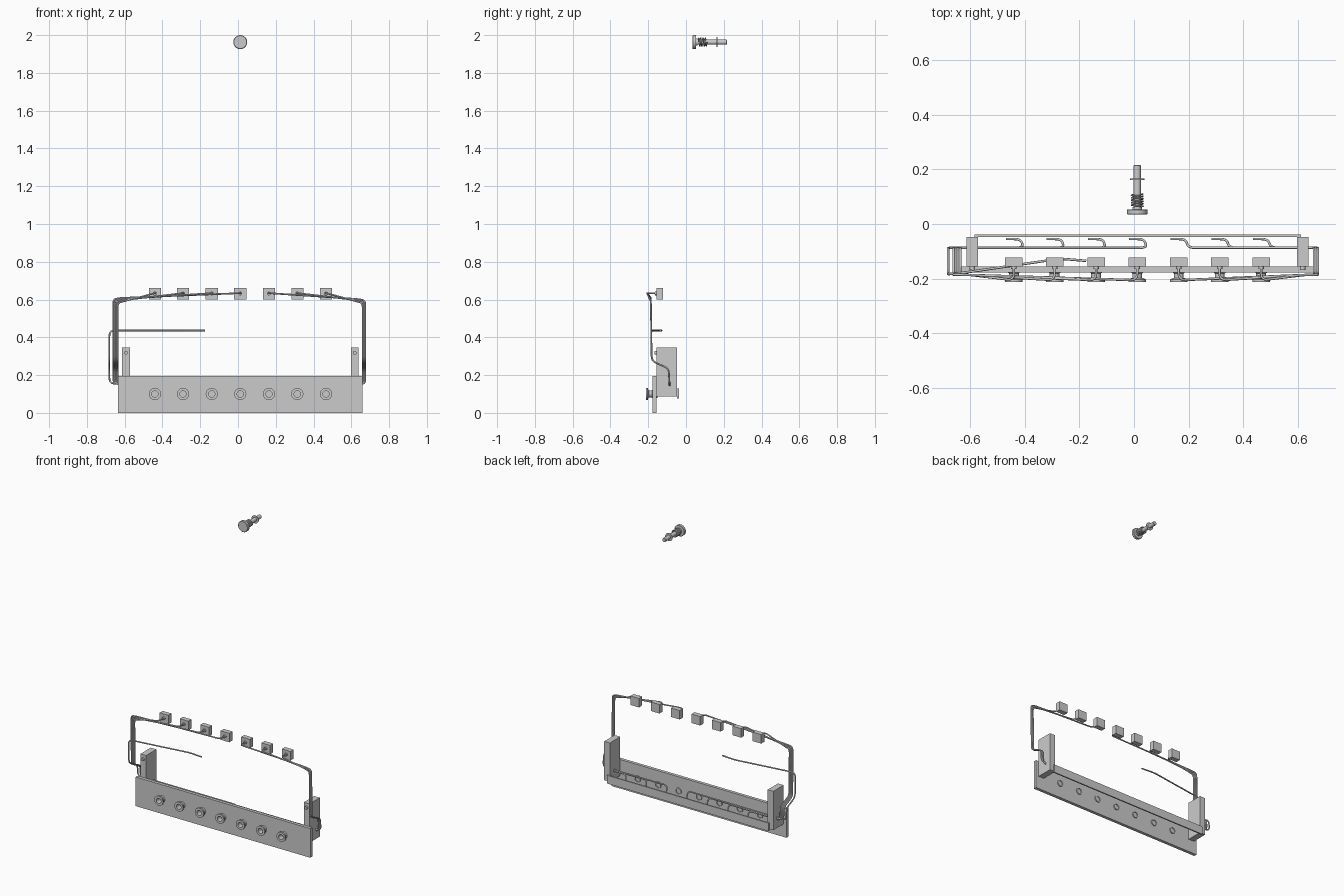
import bpy, bmesh, math
from mathutils import Vector

if "Cube" in bpy.data.objects:
    bpy.data.objects.remove(bpy.data.objects["Cube"])

KEYS = [-0.44, -0.291, -0.139, 0.012, 0.164, 0.314, 0.466]


def finish(name, bm, smooth=False):
    bmesh.ops.recalc_face_normals(bm, faces=bm.faces)
    me = bpy.data.meshes.new(name)
    bm.to_mesh(me)
    bm.free()
    ob = bpy.data.objects.new(name, me)
    bpy.context.collection.objects.link(ob)
    if smooth:
        bpy.ops.object.select_all(action='DESELECT')
        ob.select_set(True)
        bpy.context.view_layer.objects.active = ob
        bpy.ops.object.shade_smooth_by_angle(angle=math.radians(35))
    return ob


def box(name, x0, x1, y0, y1, z0, z1):
    bm = bmesh.new()
    bmesh.ops.create_cube(bm, size=1)
    for v in bm.verts:
        v.co = ((x0 + x1) / 2 + v.co.x * (x1 - x0),
                (y0 + y1) / 2 + v.co.y * (y1 - y0),
                (z0 + z1) / 2 + v.co.z * (z1 - z0))
    return finish(name, bm)


def lathe(name, x, z, profile, closed=False, n=28):
    """Revolve (radius, y) points about a line parallel to y."""
    bm = bmesh.new()
    rings = []
    for r, y in profile:
        rings.append([bm.verts.new((x + r * math.cos(2 * math.pi * i / n), y,
                                    z + r * math.sin(2 * math.pi * i / n))) for i in range(n)])
    pairs = list(zip(rings, rings[1:]))
    if closed:
        pairs.append((rings[-1], rings[0]))
    else:
        bm.faces.new(rings[0])
        bm.faces.new(rings[-1])
    for a, b in pairs:
        for i in range(n):
            j = (i + 1) % n
            bm.faces.new((a[i], a[j], b[j], b[i]))
    return finish(name, bm, True)


def rounded(points, r):
    """Replace path corners with short arcs."""
    p = [Vector(q) for q in points]
    out = [p[0]]
    for a, b, c in zip(p, p[1:], p[2:]):
        da, dc = a - b, c - b
        s = b + da.normalized() * min(r, da.length * 0.45)
        e = b + dc.normalized() * min(r, dc.length * 0.45)
        for k in range(6):
            t = k / 5
            out.append(s * (1 - t) ** 2 + b * 2 * t * (1 - t) + e * t * t)
    return out + [p[-1]]


def wire(name, points, radius=0.0045, bend=0.03):
    cu = bpy.data.curves.new(name, 'CURVE')
    cu.dimensions = '3D'
    cu.bevel_depth = radius
    cu.bevel_resolution = 2
    cu.use_fill_caps = True
    pts = rounded(points, bend) if bend else points
    sp = cu.splines.new('POLY')
    sp.points.add(len(pts) - 1)
    for q, co in zip(sp.points, pts):
        q.co = (*co, 1)
    ob = bpy.data.objects.new(name, cu)
    bpy.context.collection.objects.link(ob)
    return ob


# Front plate, end brackets, bracket pins and rear stop bar
box("front_plate", -0.635, 0.66, -0.177, -0.156, 0, 0.195)
for side, x0 in (("left", -0.614), ("right", 0.597)):
    box("bracket_" + side, x0, x0 + 0.042, -0.156, -0.047, 0.087, 0.347)
    lathe("bracket_pin_" + side, x0 + 0.021, 0.318, [(0.01, -0.168), (0.01, -0.15)], n=16)
box("rear_stop_bar", -0.585, 0.612, -0.047, -0.038, 0.075, 0.13)

# Each key: hollow guide, hammer block and the bent wire linking them
for i, x in enumerate(KEYS):
    lathe("key_guide_%d" % i, x, 0.1,
          [(0.017, -0.212), (0.032, -0.212), (0.032, -0.203), (0.018, -0.197),
           (0.018, -0.181), (0.023, -0.177), (0.021, -0.15), (0.017, -0.15)], closed=True)
    box("hammer_block_%d" % i, x - 0.032, x + 0.032, -0.155, -0.122, 0.6, 0.66)
    lathe("hammer_ferrule_%d" % i, x, 0.632, [(0.01, -0.165), (0.01, -0.15)], n=16)
    left = i < 4
    k = i if left else 6 - i
    out = -0.637 - 0.008 * k if left else 0.66 + 0.007 * k
    zs = 0.145 + 0.004 * k
    top = 0.582 + 0.006 * k
    wire("hammer_wire_%d" % i, [
        (x - 0.03, -0.055, 0.1), (x + 0.025, -0.055, 0.1), (x + 0.035, -0.087, zs),
        (out, -0.087, zs), (out, -0.092, 0.235), (out, -0.182, 0.275),
        (out, -0.186, top), (out + (0.03 if left else -0.03), -0.186, top + 0.008),
        (x, -0.206, 0.634), (x, -0.15, 0.632)], bend=0.025)

# Extra long wire on the left without a hammer
wire("spare_wire", [
    (-0.58, -0.087, 0.155), (-0.681, -0.087, 0.155), (-0.681, -0.092, 0.235),
    (-0.681, -0.182, 0.275), (-0.681, -0.184, 0.436), (-0.62, -0.178, 0.436),
    (-0.27, -0.127, 0.436), (-0.175, -0.135, 0.436)], bend=0.03)

# Loose plunger with spring and retaining ring
PX, PZ = 0.012, 1.963
lathe("plunger", PX, PZ, [(0.034, 0.034), (0.037, 0.037), (0.037, 0.052), (0.035, 0.054),
                          (0.018, 0.054), (0.018, 0.062), (0.0135, 0.062),
                          (0.0135, 0.214), (0.012, 0.216)], n=32)
lathe("retaining_ring", PX, PZ, [(0.012, 0.162), (0.026, 0.162), (0.026, 0.166), (0.012, 0.166)],
      closed=True)
turns = 5
wire("plunger_spring", [
    (PX + 0.021 * math.cos(t * math.pi / 10), 0.065 + 0.045 * t / (20 * turns),
     PZ + 0.021 * math.sin(t * math.pi / 10)) for t in range(20 * turns + 1)],
     radius=0.003, bend=0)
